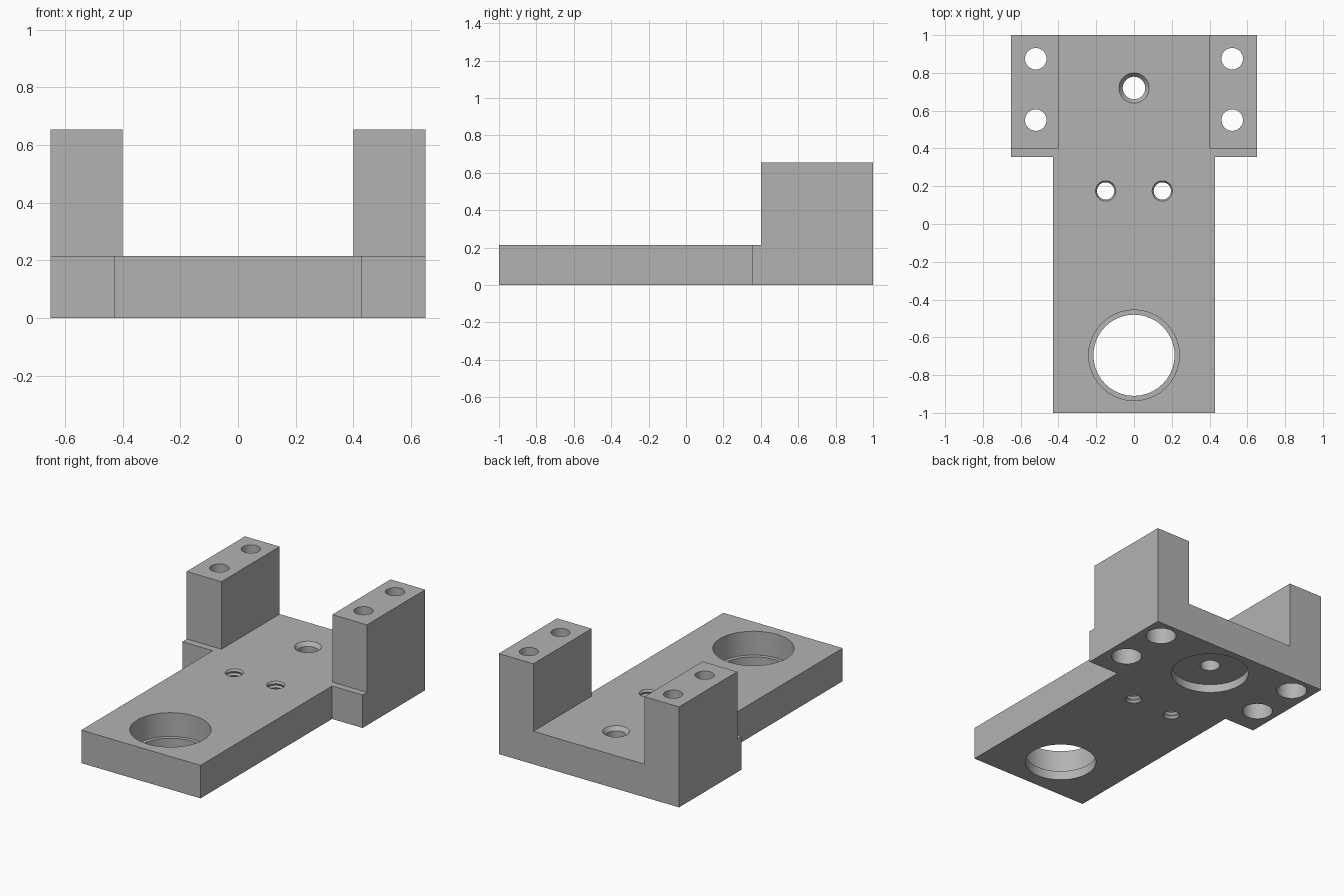
import bpy, bmesh, math

cube = bpy.data.objects.get("Cube")
if cube:
    bpy.data.objects.remove(cube, do_unlink=True)

grey = bpy.data.materials.new("machined_grey")
colour = (0.45, 0.45, 0.45, 1)
grey.use_nodes = True
grey.diffuse_color = colour
grey.node_tree.nodes["Principled BSDF"].inputs["Base Color"].default_value = colour

BASE_Z, TOP_Z = 0.215, 0.655
BELOW, ABOVE = -0.1, 0.8


def make_object(name, bm):
    bmesh.ops.recalc_face_normals(bm, faces=bm.faces)
    mesh = bpy.data.meshes.new(name)
    bm.to_mesh(mesh)
    bm.free()
    mesh.materials.append(grey)
    obj = bpy.data.objects.new(name, mesh)
    bpy.context.collection.objects.link(obj)
    return obj


def prism(name, outline, z0, z1):
    bm = bmesh.new()
    face = bm.faces.new([bm.verts.new((x, y, z0)) for x, y in outline])
    top = bmesh.ops.extrude_face_region(bm, geom=[face])["geom"]
    for v in top:
        if isinstance(v, bmesh.types.BMVert):
            v.co.z = z1
    return make_object(name, bm)


def lathe(name, profile, x, y, sides=32):
    """Closed turned solid from (radius, height) pairs."""
    bm = bmesh.new()
    rings = []
    for r, z in profile:
        angles = [2 * math.pi * i / sides for i in range(sides)]
        rings.append([bm.verts.new((x + r * math.cos(a), y + r * math.sin(a), z)) for a in angles])
    for low, high in zip(rings, rings[1:]):
        for i in range(sides):
            j = (i + 1) % sides
            bm.faces.new((low[i], low[j], high[j], high[i]))
    bm.faces.new(rings[0])
    bm.faces.new(rings[-1])
    obj = make_object(name, bm)
    obj.hide_render = True
    return obj


def combine(target, tool, operation):
    mod = target.modifiers.new(tool.name, "BOOLEAN")
    mod.operation, mod.solver, mod.object = operation, "EXACT", tool
    bpy.context.view_layer.objects.active = target
    bpy.ops.object.modifier_apply(modifier=mod.name)
    bpy.data.objects.remove(tool, do_unlink=True)


# T-shaped base plate
half = [(0.43, -1), (0.43, 0.355), (0.65, 0.355), (0.65, 1)]
bracket = prism("mounting_bracket", half + [(-x, y) for x, y in reversed(half)], 0, BASE_Z)

# Two upright posts
for s in (-1, 1):
    post = prism("post", [(s * 0.4, 0.4), (s * 0.65, 0.4), (s * 0.65, 1), (s * 0.4, 1)], 0.1, TOP_Z)
    combine(bracket, post, "UNION")

# Stepped bore at the front
combine(bracket, lathe("front_bore", [(0.215, BELOW), (0.215, 0.06), (0.24, 0.06), (0.24, ABOVE)],
                       0, -0.695, 40), "DIFFERENCE")

# Rear centre hole: wide recess below, countersink above
combine(bracket, lathe("rear_hole", [(0.235, BELOW), (0.235, 0.054), (0.06, 0.054), (0.06, BASE_Z - 0.025),
                                     (0.08, BASE_Z), (0.08, ABOVE)], 0, 0.72), "DIFFERENCE")

# Counterbored bolt holes through the posts
for x in (-0.52, 0.52):
    for y in (0.55, 0.875):
        combine(bracket, lathe("bolt_hole", [(0.092, BELOW), (0.092, 0.22), (0.057, 0.22), (0.057, ABOVE)],
                               x, y), "DIFFERENCE")

# Threaded holes with ridged walls
PITCH = 0.026
thread = [(0.046, BELOW)]
for i in range(9):
    thread += [(0.046, i * PITCH - 0.006), (0.054, (i + 0.5) * PITCH - 0.006)]
thread += [(0.046, 9 * PITCH - 0.006), (0.046, ABOVE)]
for x in (-0.15, 0.15):
    combine(bracket, lathe("threaded_hole", thread, x, 0.175, 24), "DIFFERENCE")

# Smooth bores, sharp edges
bpy.ops.object.select_all(action="DESELECT")
bracket.select_set(True)
bpy.context.view_layer.objects.active = bracket
bpy.ops.object.shade_smooth_by_angle(angle=math.radians(30))
